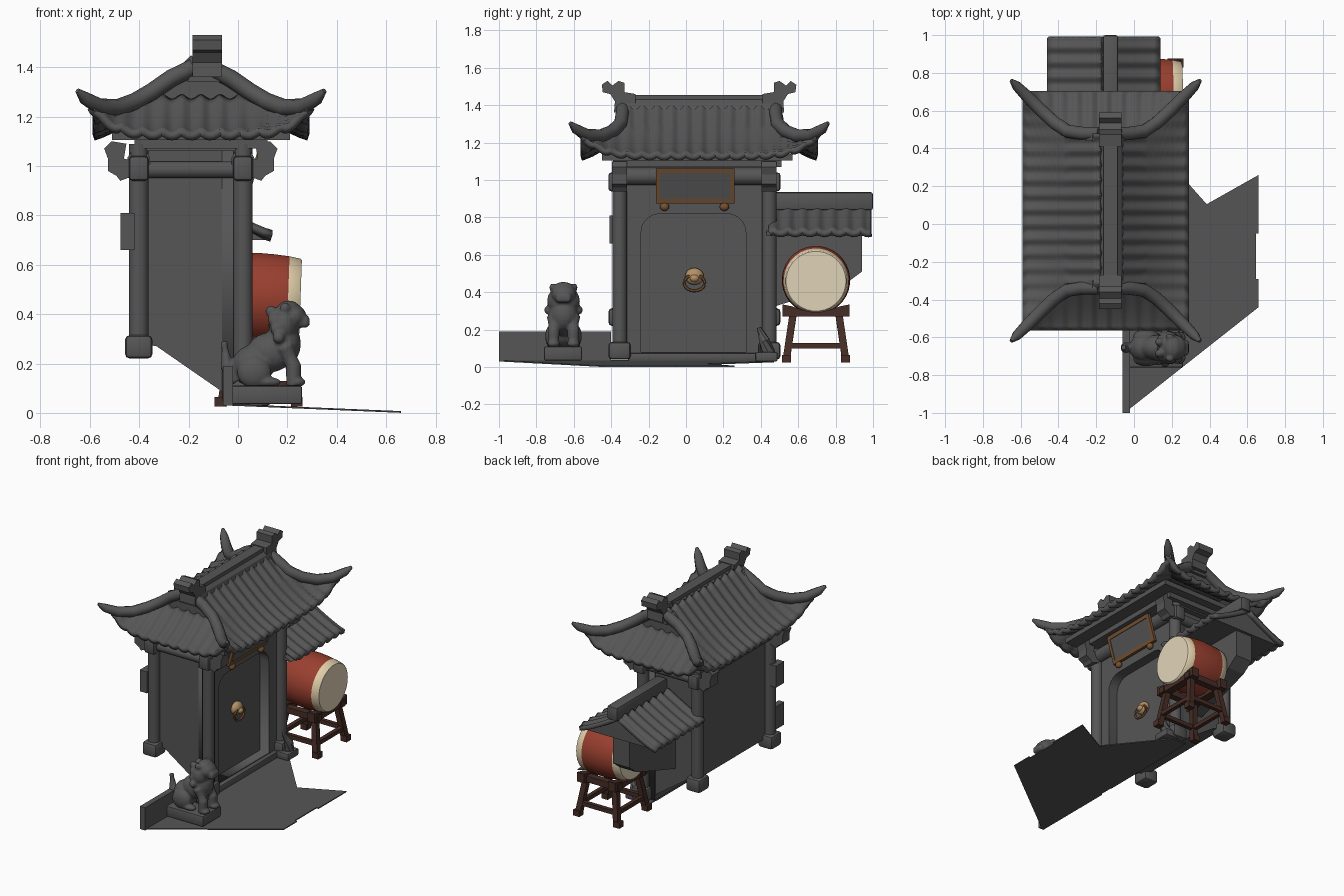
import bpy, bmesh, math
from mathutils import Vector

if "Cube" in bpy.data.objects:
    bpy.data.objects.remove(bpy.data.objects["Cube"])

def material(name, rgb):
    m = bpy.data.materials.new(name)
    m.diffuse_color = (*rgb, 1)
    m.use_nodes = True
    m.node_tree.nodes["Principled BSDF"].inputs["Base Color"].default_value = m.diffuse_color
    return m

STONE = material("grey stone", (0.092, 0.092, 0.092))
RED = material("drum red", (0.32, 0.05, 0.028))
CREAM = material("drum rim cream", (0.74, 0.61, 0.39))
SKIN = material("drum skin", (0.77, 0.67, 0.49))
WOOD = material("dark wood", (0.062, 0.026, 0.019))
BRONZE = material("bronze frame", (0.18, 0.085, 0.033))
GOLD = material("pale gold", (0.45, 0.28, 0.13))

def activate(ob):
    bpy.ops.object.select_all(action='DESELECT')
    ob.select_set(True)
    bpy.context.view_layer.objects.active = ob

def finish(name, bm, mat, smooth=True):
    bmesh.ops.recalc_face_normals(bm, faces=bm.faces)
    me = bpy.data.meshes.new(name)
    bm.to_mesh(me)
    bm.free()
    ob = bpy.data.objects.new(name, me)
    bpy.context.collection.objects.link(ob)
    me.materials.append(mat)
    if smooth:
        activate(ob)
        bpy.ops.object.shade_smooth_by_angle(angle=math.radians(40))
    return ob

def box(name, lo, hi, mat=STONE, bevel=0.0):
    bm = bmesh.new()
    bmesh.ops.create_cube(bm, size=1)
    for v in bm.verts:
        v.co = Vector([(a + b) / 2 + c * (b - a) for a, b, c in zip(lo, hi, v.co)])
    if bevel:
        bmesh.ops.bevel(bm, geom=bm.edges[:], offset=bevel, segments=2, affect='EDGES', profile=0.5)
    return finish(name, bm, mat, bevel > 0)

def prism(name, pts, place, a, b, mat=STONE):
    """Extrude a 2D outline; place(u, v, w) gives the 3D point."""
    bm = bmesh.new()
    lo, hi = [[bm.verts.new(place(u, v, w)) for u, v in pts] for w in (a, b)]
    bm.faces.new(lo)
    bm.faces.new(hi)
    for i in range(len(pts)):
        j = (i + 1) % len(pts)
        bm.faces.new((lo[i], lo[j], hi[j], hi[i]))
    return finish(name, bm, mat, False)

def tube(name, pts, radii, mat=STONE, sides=12, smooth=True):
    """Sweep a circle along a path with a radius at each point."""
    bm = bmesh.new()
    pts = [Vector(p) for p in pts]
    rings = []
    for i, p in enumerate(pts):
        d = (pts[min(i + 1, len(pts) - 1)] - pts[max(i - 1, 0)]).normalized()
        s = d.cross(Vector((0.02, 0.01, 1) if abs(d.z) < 0.95 else (0, 1, 0))).normalized()
        t = s.cross(d)
        rings.append([bm.verts.new(p + radii[i] * (s * math.cos(a) + t * math.sin(a)))
                      for a in [(k + 0.5) * math.tau / sides for k in range(sides)]])
    for r, q in zip(rings, rings[1:]):
        for k in range(sides):
            n = (k + 1) % sides
            bm.faces.new((r[k], r[n], q[n], q[k]))
    bm.faces.new(rings[0])
    bm.faces.new(rings[-1])
    return finish(name, bm, mat, smooth)

def ball(name, c, s, mat=STONE):
    bm = bmesh.new()
    bmesh.ops.create_uvsphere(bm, u_segments=16, v_segments=10, radius=1)
    for v in bm.verts:
        v.co = Vector([c[i] + v.co[i] * s[i] for i in range(3)])
    return finish(name, bm, mat)

def sheet(name, nu, nv, f, thick):
    """Tiled surface f(u, v) with u, v in 0..1."""
    bm = bmesh.new()
    g = [[bm.verts.new(f(i / nu, j / nv)) for j in range(nv + 1)] for i in range(nu + 1)]
    for i in range(nu):
        for j in range(nv):
            bm.faces.new((g[i][j], g[i + 1][j], g[i + 1][j + 1], g[i][j + 1]))
    ob = finish(name, bm, STONE)
    if ob.data.polygons[0].normal.z < 0:
        ob.data.flip_normals()
    mod = ob.modifiers.new("thickness", 'SOLIDIFY')
    mod.thickness = thick
    mod.offset = -1
    return ob

def rolls(c):
    return 0.009 + 0.009 * math.cos(math.tau * c / 0.078)

# main hall: walls with slanted broken bottom, recessed on the door side
prism("hall_walls", [(-0.39, 0.28), (-0.33, 0.27), (-0.07, 0.09), (-0.055, 0.05), (-0.055, 1.09), (-0.39, 1.09)],
      lambda u, v, w: (u, w, v), -0.34, 0.43)
box("door_step", (-0.06, -0.31, 0.03), (0.045, 0.42, 0.075), bevel=0.01)

# doorway surround with a round-cornered opening
cu = bpy.data.curves.new("doorway", 'CURVE')
cu.dimensions = '2D'
cu.fill_mode = 'BOTH'
cu.extrude = 0.04
arch = [(-0.24, 0.08), (0.32, 0.08)]
for cy, a0 in ((0.22, 0), (-0.14, 90)):
    arch += [(cy + 0.1 * math.cos(math.radians(a0 + k * 18)),
              0.72 + 0.1 * math.sin(math.radians(a0 + k * 18))) for k in range(6)]
for pts in ([(-0.345, 0.05), (0.435, 0.05), (0.435, 1.06), (-0.345, 1.06)], arch):
    sp = cu.splines.new('POLY')
    sp.points.add(len(pts) - 1)
    sp.use_cyclic_u = True
    for p, (y, z) in zip(sp.points, pts):
        p.co = (y, z, 0, 1)
door = bpy.data.objects.new("doorway_surround", cu)
bpy.context.collection.objects.link(door)
door.rotation_euler = (math.pi / 2, 0, math.pi / 2)
door.location.x = -0.025
cu.materials.append(STONE)
activate(door)
bpy.ops.object.convert(target='MESH')

# corner pillars, bases and brackets
for x, zb in ((-0.402, 0.22), (0.02, 0.04)):
    out = -1 if x < -0.1 else 1
    for y in (-0.355, 0.445):
        tube("pillar", [(x, y, zb + 0.05), (x, y, 1.09)], [0.04, 0.04], sides=16)
        box("pillar_base", (x - 0.056, y - 0.06, zb), (x + 0.056, y + 0.06, zb + 0.095), bevel=0.02)
        prism("bracket_arm", [(0.02, 0.96), (0.075, 0.94), (0.09, 0.96), (0.125, 0.98), (0.125, 1.03), (0.14, 1.07),
                              (0.11, 1.1), (0.05, 1.09), (0.06, 1.03), (0.02, 1.02)],
              lambda u, v, w: (x + out * u, w, v), y - 0.04, y + 0.04)
        s = -1 if y < 0 else 1
        box("bracket_nose", (x - 0.04, y + s * 0.02 - 0.04, 0.94), (x + 0.04, y + s * 0.02 + 0.04, 1.04), bevel=0.015)
    tube("side_beam", [(x, -0.38, 1.02), (x, 0.47, 1.02)], [0.048, 0.048])
for y in (-0.35, 0.44):
    tube("end_beam", [(-0.47, y, 0.985), (0.1, y, 0.985)], [0.035, 0.035])
    box("end_frieze", (-0.39, y - 0.03, 1.06), (0.01, y + 0.03, 1.1))
box("pillar_plaque", (-0.475, -0.41, 0.66), (-0.42, -0.32, 0.81))

# main roof: side slopes, end skirts, gables, hips
XC, YC = -0.15, 0.07
def height(dx):
    return 1.13 + 0.29 * (max(0, 0.45 - dx) / 0.4) ** 1.4
for s in (-1, 1):
    def slope(u, v):
        dx, t = 0.04 + 0.40 * v, 2 * u - 1
        w = max(0, (dx - 0.21) / 0.23)
        y = YC + t * (0.41 + 0.22 * w)
        return (XC + s * dx, y, height(dx) + 0.11 * w * w * t ** 6 + rolls(y))
    sheet("roof_slope", 136, 14, slope, 0.03)
    def skirt(u, v):
        t = 2 * u - 1
        x = XC + t * (0.21 + 0.23 * v)
        return (x, YC + s * (0.41 + 0.225 * v), height(0.21 + 0.23 * v) + 0.11 * v * v * t ** 6 + rolls(x - XC))
    sheet("roof_skirt", 96, 9, skirt, 0.03)
    prism("gable_wall", [(-0.37, 1.24), (0.07, 1.24), (-0.08, 1.42), (-0.22, 1.42)],
          lambda u, v, w: (u, w, v), YC + s * 0.37, YC + s * 0.41)
    for h in (-1, 1):
        path = [(0.03, 0.41, 1.40), (0.12, 0.41, 1.355), (0.2, 0.42, 1.30), (0.27, 0.465, 1.26),
                (0.34, 0.53, 1.235), (0.41, 0.60, 1.24), (0.47, 0.66, 1.275), (0.50, 0.69, 1.305)]
        tube("hip_ridge", [(XC + h * a, YC + s * b, c) for a, b, c in path],
             [0.035, 0.036, 0.036, 0.036, 0.036, 0.034, 0.027, 0.01], sides=10)
    # curled ridge ornament
    y = YC + s * 0.43
    prism("ridge_ornament", [(-0.09, 1.36), (0.025, 1.36), (0.02, 1.42), (0.045, 1.46), (0.085, 1.47), (0.09, 1.51),
                             (0.06, 1.53), (0.035, 1.505), (0.0, 1.53), (-0.03, 1.52), (-0.03, 1.47), (-0.09, 1.46)],
          lambda u, v, w: (w, y + s * u, v), -0.185, -0.065)
prism("main_ridge", [(-0.205, 1.34), (-0.045, 1.34), (-0.065, 1.41), (-0.088, 1.43), (-0.088, 1.455), (-0.162, 1.455),
                     (-0.162, 1.43), (-0.185, 1.41)], lambda u, v, w: (u, w, v), -0.36, 0.5)
# stepped timber frame under the eaves
for a, b, z0, z1 in ((0.27, 0.45, 1.07, 1.11), (0.36, 0.51, 1.105, 1.14)):
    box("eave_frame", (XC - a, YC - 0.01 - b, z0), (XC + a, YC - 0.01 + b, z1))

# side gate wall with small tiled roof
prism("gate_wall", [(0.43, 0.31), (0.65, 0.38), (0.86, 0.45), (0.94, 0.51), (0.94, 0.76), (0.43, 0.76)],
      lambda u, v, w: (w, u, v), -0.22, -0.09)
for s in (-1, 1):
    sheet("gate_roof", 60, 8,
          lambda u, v: (-0.16 + s * (0.02 + 0.28 * v), 0.44 + 0.545 * u,
                        0.722 + 0.14 * (1 - v) ** 1.2 + rolls(0.44 + 0.545 * u)), 0.03)
prism("gate_gable", [(-0.42, 0.70), (0.11, 0.70), (-0.155, 0.85)], lambda u, v, w: (u, w, v), 0.43, 0.96)
box("gate_ridge", (-0.165, 0.44, 0.84), (-0.085, 1.0, 0.935), bevel=0.012)

# ground slab and low wall
plan = [(-0.05, -1), (0.66, -0.44), (0.66, -0.29), (0.645, -0.29), (0.645, -0.05), (0.66, -0.05),
        (0.66, 0.26), (0.385, 0.105), (0.06, 0.47), (-0.05, 0.47)]
prism("ground_slab", plan, lambda u, v, w: (u, v, 0.032 - 0.042 * u + w), -0.004, 0.003)
box("low_wall", (-0.06, -1.0, 0.03), (-0.02, -0.4, 0.19))

# guardian lion on its pedestal
box("lion_pedestal", (-0.03, -0.76, 0.035), (0.26, -0.555, 0.11), bevel=0.01)
LY = -0.655
parts = [ball("lion", (0.06, LY, 0.19), (0.085, 0.078, 0.085)),
         ball("torso", (0.13, LY, 0.245), (0.095, 0.07, 0.08)),
         ball("chest", (0.185, LY, 0.28), (0.07, 0.078, 0.09)),
         ball("mane", (0.185, LY, 0.355), (0.062, 0.088, 0.08)),
         ball("crown", (0.205, LY, 0.415), (0.05, 0.062, 0.04)),
         ball("head", (0.225, LY, 0.39), (0.052, 0.066, 0.05)),
         box("muzzle", (0.23, LY - 0.042, 0.345), (0.29, LY + 0.042, 0.395), bevel=0.015),
         tube("tail", [(0.0, LY, 0.13), (-0.045, LY, 0.19), (-0.055, LY, 0.29)], [0.03, 0.028, 0.015])]
for s in (-1, 1):
    y = LY + s * 0.053
    parts += [tube("foreleg", [(0.19, y, 0.27), (0.225, y, 0.19), (0.225, y, 0.11)], [0.038, 0.032, 0.03]),
              ball("forepaw", (0.238, y, 0.125), (0.036, 0.034, 0.02)),
              ball("haunch", (0.065, y + s * 0.008, 0.165), (0.07, 0.037, 0.065)),
              ball("hindpaw", (0.12, y + s * 0.008, 0.125), (0.055, 0.03, 0.02)),
              ball("ear", (0.19, LY + s * 0.058, 0.425), (0.022, 0.017, 0.022))]
    for k in range(4):
        parts.append(ball("mane_curl", (0.135 + 0.01 * k, LY + s * (0.03 + 0.017 * k), 0.41 - 0.035 * k), (0.024, 0.022, 0.024)))
activate(parts[0])
for p in parts:
    p.select_set(True)
bpy.ops.object.join()
rm = parts[0].modifiers.new("blend", 'REMESH')
rm.mode, rm.voxel_size, rm.use_smooth_shade = 'VOXEL', 0.008, True

# broken statue remnant by the back pillar
box("broken_pedestal", (0.03, 0.37, 0.03), (0.13, 0.49, 0.08), bevel=0.01)
tube("broken_statue", [(0.08, 0.44, 0.06), (0.1, 0.42, 0.14), (0.08, 0.39, 0.21)], [0.045, 0.03, 0.012], sides=8)

# hanging sign board, leaning outward
def sign_bar(name, y0, y1, z0, z1, mat, d=0.01):
    prism(name, [(y0, z0), (y1, z0), (y1, z1), (y0, z1)],
          lambda u, v, w: (0.035 + (v - 0.88) * 0.3 + w, u, v), -d, d, mat)
sign_bar("sign_panel", -0.15, 0.25, 0.89, 1.05, STONE, 0.006)
for z in (0.875, 1.038):
    sign_bar("sign_rail", -0.16, 0.26, z, z + 0.024, BRONZE)
for y in (-0.16, 0.238):
    sign_bar("sign_stile", y, y + 0.022, 0.875, 1.062, BRONZE)
for y in (-0.115, 0.205):
    ball("sign_foot", (0.035, y, 0.857), (0.02, 0.025, 0.022), BRONZE)

# door knocker
KX = -0.05
ball("knocker_head", (KX + 0.01, 0.045, 0.485), (0.033, 0.05, 0.045), GOLD)
ball("knocker_snout", (KX + 0.035, 0.045, 0.475), (0.02, 0.025, 0.02), GOLD)
ring = [(KX + 0.03, 0.045 + 0.055 * math.cos(a), 0.45 + 0.042 * math.sin(a))
        for a in [k * math.tau / 20 for k in range(21)]]
tube("knocker_ring", ring, [0.009] * 21, BRONZE, 6)

# barrel drum lying along x, cream rims and skins chosen by distance along the axis
DX, DY, DZ = 0.085, 0.695, 0.465
drum = tube("drum", [(DX + 0.168 * k, DY, DZ - 0.006 * k) for k in (-1, -0.97, -0.7, -0.35, 0, 0.35, 0.7, 0.97, 1)],
            [0.160, 0.166, 0.174, 0.18, 0.183, 0.18, 0.174, 0.166, 0.160], RED, 32)
drum.data.materials.append(CREAM)
drum.data.materials.append(SKIN)
for f in drum.data.polygons:
    d = abs(f.center.x - DX)
    f.material_index = 2 if d > 0.16 else int(d > 0.115)

# drum stand: splayed legs, stretchers and top frame
for sx in (-1, 1):
    for sy in (-1, 1):
        tube("stand_leg", [(DX + sx * 0.15, DY + sy * 0.16, 0.03), (DX + sx * 0.11, DY + sy * 0.12, 0.3)],
             [0.027, 0.027], WOOD, 4, False)
        box("stand_foot", (DX + sx * 0.155 - 0.026, DY + sy * 0.157 - 0.024, 0.025),
            (DX + sx * 0.155 + 0.022, DY + sy * 0.157 + 0.024, 0.065), WOOD)
    tube("stand_stretcher", [(DX + sx * 0.14, DY - 0.15, 0.115), (DX + sx * 0.14, DY + 0.15, 0.115)], [0.02] * 2, WOOD, 4, False)
    tube("stand_cross_rail", [(DX - 0.14, DY + sx * 0.15, 0.115), (DX + 0.14, DY + sx * 0.15, 0.115)], [0.02] * 2, WOOD, 4, False)
    x = DX + sx * 0.12
    prism("stand_cradle", [(-0.18, 0.27), (0.18, 0.27), (0.18, 0.335), (0.13, 0.325), (0.07, 0.305), (-0.07, 0.305),
                           (-0.13, 0.325), (-0.18, 0.335)], lambda u, v, w: (w, DY + u, v), x - 0.028, x + 0.028, WOOD)
    box("stand_top_rail", (DX - 0.155, DY + sx * 0.13 - 0.024, 0.27), (DX + 0.155, DY + sx * 0.13 + 0.024, 0.312), WOOD)
